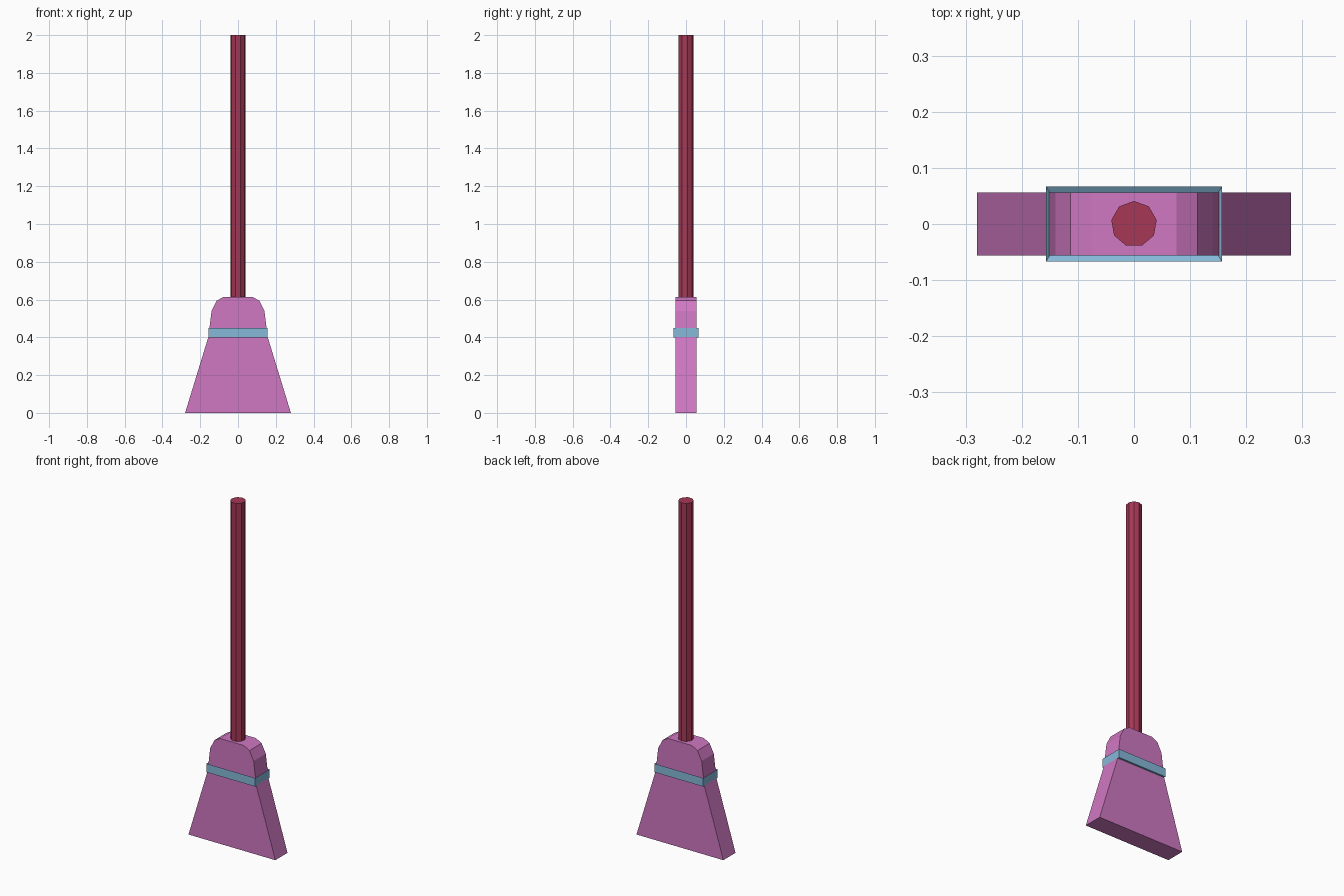
import bpy, bmesh, math

if "Cube" in bpy.data.objects:
    bpy.data.objects.remove(bpy.data.objects["Cube"])


def material(name, rgb):
    """Flat material from an sRGB 0-255 colour."""
    lin = [((c / 255 + 0.055) / 1.055) ** 2.4 for c in rgb]
    m = bpy.data.materials.new(name)
    m.diffuse_color = (*lin, 1)
    m.use_nodes = True
    m.node_tree.nodes["Principled BSDF"].inputs["Base Color"].default_value = m.diffuse_color
    return m


def make_object(name, bm, mat):
    bmesh.ops.recalc_face_normals(bm, faces=bm.faces[:])
    me = bpy.data.meshes.new(name)
    bm.to_mesh(me)
    bm.free()
    me.materials.append(mat)
    ob = bpy.data.objects.new(name, me)
    bpy.context.collection.objects.link(ob)
    return ob


def prism(name, outline, offset, mat):
    """Extrude a closed 3D outline along an offset."""
    bm = bmesh.new()
    face = bm.faces.new([bm.verts.new(p) for p in outline])
    ext = bmesh.ops.extrude_face_region(bm, geom=[face], use_keep_orig=True)
    verts = [g for g in ext["geom"] if isinstance(g, bmesh.types.BMVert)]
    bmesh.ops.translate(bm, verts=verts, vec=offset)
    return make_object(name, bm, mat)


pink = material("orchid pink", (208, 120, 194))
red = material("dark red", (166, 56, 86))
blue = material("light blue", (134, 184, 216))

# bristle head: mirrored half profile extruded through its depth
depth = 0.056
half = [(0.28, 0), (0.156, 0.405), (0.151, 0.45), (0.14, 0.54),
        (0.113, 0.594), (0.076, 0.614)]
profile = half + [(-x, z) for x, z in reversed(half)]
prism("bristle_head", [(x, -depth, z) for x, z in profile],
      (0, 2 * depth, 0), pink)

# handle: nine-sided pole
sides, r = 9, 0.041
angles = [math.pi / 2 + 2 * math.pi * i / sides for i in range(sides)]
prism("handle", [(r * math.cos(a), r * math.sin(a), 0.56) for a in angles],
      (0, 0, 1.44), red)

# binding band: rectangular ring swept from a small cross-section
section = [(0.150, 0.056, 0.40), (0.157, 0.067, 0.40),
           (0.157, 0.067, 0.45), (0.150, 0.056, 0.443)]
bm = bmesh.new()
rings = [[bm.verts.new((sx * x, sy * y, z)) for x, y, z in section]
         for sx, sy in ((1, 1), (-1, 1), (-1, -1), (1, -1))]
for i in range(4):
    a, b = rings[i], rings[(i + 1) % 4]
    for j in range(4):
        k = (j + 1) % 4
        bm.faces.new((a[j], a[k], b[k], b[j]))
make_object("binding_band", bm, blue)
